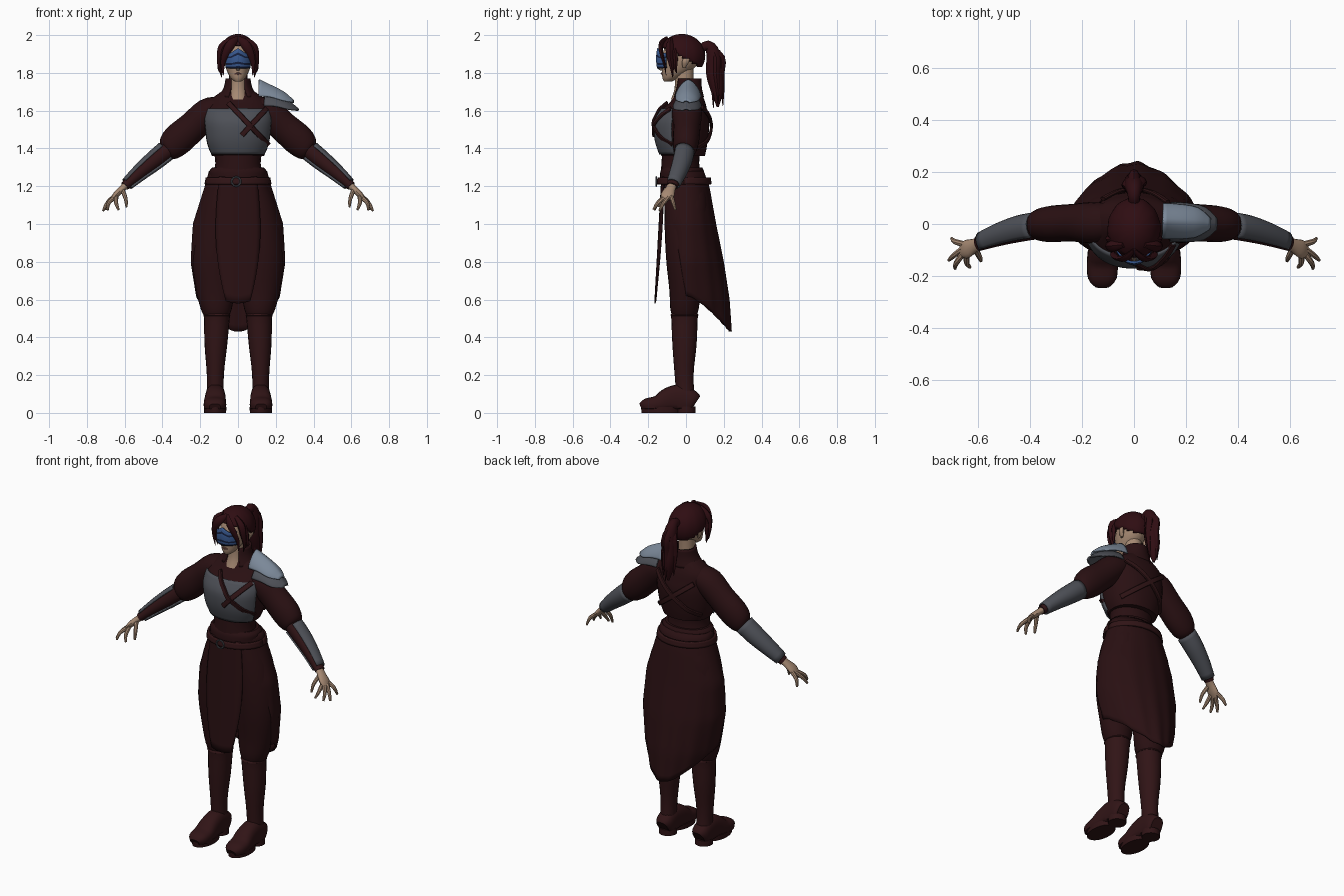
import bpy, bmesh, math
from mathutils import Vector

cube = bpy.data.objects.get("Cube")
if cube:
    bpy.data.objects.remove(cube, do_unlink=True)


def material(name, *rgb):
    m = bpy.data.materials.new(name)
    m.use_nodes = True
    m.diffuse_color = (*rgb, 1)
    m.node_tree.nodes["Principled BSDF"].inputs["Base Color"].default_value = (*rgb, 1)
    return m


CLOTH = material("dark maroon cloth", .022, .005, .006)
LEATHER = material("maroon leather", .03, .007, .008)
HAIR = material("dark red hair", .028, .004, .006)
STEEL = material("dark steel", .075, .08, .095)
SILVER = material("pale blue steel", .2, .25, .32)
SKIN = material("skin", .38, .25, .17)
BLUE = material("visor blue", .04, .1, .28)
NAVY = material("visor navy", .008, .015, .05)
LIP = material("lips", .22, .09, .07)


def finish(name, bm, mats, thick=0, angle=40):
    bmesh.ops.recalc_face_normals(bm, faces=bm.faces)
    mesh = bpy.data.meshes.new(name)
    bm.to_mesh(mesh)
    bm.free()
    ob = bpy.data.objects.new(name, mesh)
    bpy.context.collection.objects.link(ob)
    for m in mats:
        mesh.materials.append(m)
    bpy.ops.object.select_all(action="DESELECT")
    ob.select_set(True)
    bpy.context.view_layer.objects.active = ob
    bpy.ops.object.shade_smooth_by_angle(angle=math.radians(angle))
    if thick:
        mod = ob.modifiers.new("thickness", "SOLIDIFY")
        mod.thickness, mod.offset = thick, 0
    return ob


def spline(rings, sub):
    """Smoothly interpolate ring values along the loft."""
    out = []
    for i in range(len(rings) - 1):
        p = [rings[max(0, min(len(rings) - 1, i + k))] for k in (-1, 0, 1, 2)]
        for s in range(sub):
            t = s / sub
            out.append([.5 * (2 * b + (c - a) * t + (2*a - 5*b + 4*c - d) * t**2
                              + (3*b - a - 3*c + d) * t**3) for a, b, c, d in zip(*p)])
    return out + [list(rings[-1])]


def loft(name, rings, mat, n=20, arc=None, ref=None, power=2, thick=0, mirror=1,
         sub=3, floor=None):
    """Rings are (x, y, z, radius a, radius b); ref turns them along the path."""
    rings = spline(rings, sub)
    pts = [Vector(r[:3]) for r in rings]
    a0, a1 = [math.radians(a) for a in (arc or (0, 360))]
    bm, rows = bmesh.new(), []
    for i, r in enumerate(rings):
        u, v = Vector((1, 0, 0)), Vector((0, 1, 0))
        if ref:
            t = (pts[min(i + 1, len(pts) - 1)] - pts[max(i - 1, 0)]).normalized()
            u = Vector(ref)
            u = (u - t * u.dot(t)).normalized()
            v = t.cross(u)
        row = []
        for k in range(n + bool(arc)):
            a = a0 + (a1 - a0) * k / n
            c, s = [math.copysign(abs(f) ** (2 / power), f) for f in (math.cos(a), math.sin(a))]
            p = pts[i] + u * c * r[3] + v * s * r[4]
            if floor is not None:
                p.z = max(p.z, floor)
            row.append(bm.verts.new((p.x * mirror, p.y, p.z)))
        rows.append(row)
    for r, q in zip(rows, rows[1:]):
        for k in range(n):
            j = (k + 1) % len(r)
            bm.faces.new((r[k], r[j], q[j], q[k]))
    if not arc:
        bm.faces.new(rows[0])
        bm.faces.new(rows[-1])
    return finish(name, bm, [mat], thick)


def sheet(name, nu, nv, func, mats, rule=None, thick=.008):
    """Grid surface from a function of (u, v) in 0..1."""
    bm = bmesh.new()
    g = [[bm.verts.new(func(i / nu, j / nv)) for i in range(nu + 1)] for j in range(nv + 1)]
    for j in range(nv):
        for i in range(nu):
            f = bm.faces.new((g[j][i], g[j][i+1], g[j+1][i+1], g[j+1][i]))
            f.material_index = rule(i, j) if rule else 0
    return finish(name, bm, mats, thick)


def lerp_rows(rows, z):
    """Read a table of rows keyed by falling first value."""
    for a, b in zip(rows, rows[1:]):
        if z >= b[0]:
            t = min(1, max(0, (a[0] - z) / (a[0] - b[0])))
            return [p + (q - p) * t for p, q in zip(a, b)]
    return rows[-1]


X, Y = (1, 0, 0), (0, 1, 0)

# Jacket, waist and breastplate
TORSO = [(1.71, .015, .075, .06), (1.65, .01, .155, .09), (1.6, -.01, .175, .122),
         (1.53, -.022, .178, .146), (1.42, -.02, .162, .132), (1.36, -.015, .137, .115)]
loft("jacket", [(0, y, z, a, b) for z, y, a, b in TORSO], CLOTH, 32, power=2.2)
loft("breastplate", [(0, y, z, a * 1.03, b * 1.03) for z, y, a, b in
                     [lerp_rows(TORSO, 1.61 - .06 * i) for i in range(5)]],
     STEEL, 24, arc=(200, 340), power=2.2, thick=.01)
loft("waist", [(0, -.025, 1.39, .13, .1), (0, -.03, 1.32, .12, .1), (0, -.025, 1.24, .14, .11)], CLOTH)
loft("sash", [(0, -.02, 1.30, .135, .105), (0, -.02, 1.28, .152, .115), (0, -.02, 1.25, .152, .118),
              (0, -.015, 1.23, .158, .12)], CLOTH, 28)
loft("belt", [(0, -.01, 1.245, .165, .135), (0, -.01, 1.21, .172, .14)], LEATHER, 28, arc=(0, 360), thick=.012)
bpy.ops.mesh.primitive_torus_add(major_radius=.024, minor_radius=.005, major_segments=16,
                                 minor_segments=6, location=(-.01, -.157, 1.225), rotation=(math.pi / 2, 0, 0))
bpy.context.object.name = "belt_buckle"
bpy.context.object.data.materials.append(STEEL)


def strap(name, start, end, side):
    path = []
    for i in range(7):
        x, z = [s + (e - s) * i / 6 for s, e in zip(start, end)]
        _, yc, a, b = lerp_rows(TORSO, z)
        h = b * (1 - min(.97, abs(x / a)) ** 2.2) ** (1 / 2.2)
        path.append((x, yc + side * (h + .013), z, .007, .014))
    loft(name, path, LEATHER, 8, ref=Y, power=4)


strap("front_strap_long", (-.05, 1.64), (.16, 1.42), -1)
strap("front_strap_short", (.15, 1.61), (.02, 1.47), -1)
strap("back_strap_long", (.13, 1.62), (-.14, 1.4), 1)
strap("back_strap_short", (-.12, 1.6), (.14, 1.4), 1)

# Back skirt with a pointed tail, and hanging front panel
SKIRT = [(1.28, .15, .09), (1.2, .172, .12), (1.0, .235, .155), (.8, .247, .195),
         (.6, .215, .225), (.43, .16, .236)]


def skirt(u, v):
    a0 = -72 * (1 - v) ** 1.3
    a = math.radians(a0 + (180 - 2 * a0) * u)
    s = math.sin(a)
    z = 1.28 + v * (.62 - .19 * max(0, s) ** 1.5 - 1.28)
    _, rx, ry = lerp_rows(SKIRT, z)
    return rx * math.cos(a), s * (ry if s > 0 else .125) + .004 * math.sin(a * 14) * v, z


def panel(u, v):
    x = (2 * u - 1) * (.1 + .02 * math.sin(v * math.pi) - .035 * v ** 4)
    return x, -.128 - .037 * v + 1.2 * x * x, 1.25 - v * (.67 - 3 * x * x)


sheet("back_skirt", 48, 24, skirt, [CLOTH])
sheet("front_panel", 10, 16, panel, [CLOTH], thick=.006)

# Neck, collar, head
loft("neck", [(0, -.01, 1.66, .06, .07), (0, -.01, 1.72, .047, .05), (0, -.01, 1.82, .045, .05)], SKIN)
loft("collar", [(0, .01, 1.67, .1, .08), (0, .012, 1.72, .07, .066), (0, .015, 1.77, .06, .06)],
     CLOTH, 24, arc=(-60, 240), thick=.012)
loft("head", [(0, -.095, 1.755, .018, .022), (0, -.08, 1.775, .04, .045), (0, -.045, 1.82, .062, .083),
              (0, -.025, 1.88, .074, .104), (0, -.02, 1.95, .06, .085), (0, -.02, 1.98, .03, .04)], SKIN, 24)
loft("nose", [(0, -.125, 1.85, .006, .006), (0, -.135, 1.822, .01, .013), (0, -.125, 1.812, .007, .006)], SKIN, 8)
loft("lips", [(-.02, -.118, 1.795, .003, .003), (0, -.128, 1.796, .006, .006), (.02, -.118, 1.795, .003, .003)],
     LIP, 8, ref=Y)


def visor(u, v):
    a = math.radians(-52 + 104 * u)
    peak = .025 * max(0, 1 - abs(2 * u - 1) * 2) * (1 - v)
    return .08 * math.sin(a), -.03 - (.118 + .006 * math.sin(v * 3)) * math.cos(a), 1.905 + peak - .08 * v


sheet("visor", 16, 9, visor, [BLUE, NAVY], lambda i, j: int(j in (2, 6) or j == 8), .009)

# Hair cap trimmed along a slanted hairline
bm = bmesh.new()
bmesh.ops.create_uvsphere(bm, u_segments=36, v_segments=24, radius=1)
for v in bm.verts:
    groove = 1 + .012 * math.sin(12 * math.atan2(v.co.y, v.co.x))
    v.co = (v.co.x * .097 * groove, v.co.y * .118 * groove - .022, v.co.z * .11 + 1.89)
low = [f for f in bm.faces if f.calc_center_median().z < 1.885 - .55 * (f.calc_center_median().y + .02)]
bmesh.ops.delete(bm, geom=low, context="FACES")
finish("hair_cap", bm, [HAIR], .012)


def lock(name, path, width, mirror=1, flat=.5):
    sizes = [.5, 1, .85, .5, .08]
    loft(name, [(*p, width * s * flat, width * s) for p, s in zip(path, sizes)], HAIR, 8,
         ref=Y, mirror=mirror, power=1.7)


for side, word in ((1, "left"), (-1, "right")):
    lock(word + "_fringe", [(.0, -.1, 1.985), (.035, -.132, 1.955), (.064, -.13, 1.905),
                            (.08, -.115, 1.85), (.078, -.105, 1.785)], .024, side)
    lock(word + "_temple_lock", [(.04, -.08, 1.98), (.08, -.085, 1.94), (.093, -.085, 1.89),
                                 (.096, -.075, 1.83), (.085, -.07, 1.775)], .022, side, 1)
    lock(word + "_thin_lock", [(.07, -.05, 1.95), (.09, -.06, 1.91), (.098, -.055, 1.87),
                               (.1, -.055, 1.82), (.094, -.05, 1.8)], .014, side, 1)
    loft(word + "_ear", [(.078, -.01, 1.828, .006, .008), (.088, -.002, 1.86, .011, .02),
                         (.088, .004, 1.89, .005, .01)], SKIN, 10, mirror=side)

# Ponytail with loose tips
loft("ponytail", [(0, .07, 1.92, .02, .02), (0, .115, 1.945, .025, .028), (0, .145, 1.9, .036, .038),
                  (0, .15, 1.8, .04, .045), (0, .165, 1.71, .034, .036), (0, .168, 1.62, .006, .006)],
     HAIR, 14, ref=X)
for i, (x, y) in enumerate(((-.03, .15), (.032, .16), (.0, .185), (.012, .135))):
    lock(f"ponytail_lock_{i + 1}", [(0, .12, 1.95), (x * .7, y, 1.88), (x, y, 1.8),
                                   (x * 1.1, y + .008, 1.72), (x, y + .01, 1.65 - .012 * i)], .022, 1, 1)

# Left shoulder armour in two layers
for name, mat, rings in (
        ("shoulder_upper_plate", SILVER, [(.11, .012, 1.675, .065, .088), (.17, .01, 1.672, .063, .058),
                                          (.24, .006, 1.652, .054, .04), (.292, 0, 1.642, .018, .01)]),
        ("shoulder_lower_plate", STEEL, [(.14, .008, 1.625, .072, .07), (.2, .006, 1.622, .072, .06),
                                         (.27, .002, 1.605, .06, .038), (.318, 0, 1.6, .018, .008)])):
    loft(name, rings, mat, 14, arc=(0, 180), ref=Y, power=1.5, thick=.009)

FINGERS = {"thumb": ((.61, -.1, 1.175), (.595, -.128, 1.135), (.59, -.142, 1.09)),
           "index_finger": ((.645, -.115, 1.145), (.645, -.15, 1.11), (.632, -.167, 1.075)),
           "middle_finger": ((.655, -.11, 1.14), (.685, -.15, 1.11), (.69, -.172, 1.075)),
           "ring_finger": ((.66, -.095, 1.14), (.695, -.122, 1.105), (.714, -.14, 1.07)),
           "little_finger": ((.655, -.078, 1.145), (.69, -.068, 1.115), (.703, -.056, 1.075))}
FOREARM = [(.37, -.01, 1.395, .048, .048), (.44, -.022, 1.338, .047, .045),
           (.52, -.045, 1.272, .04, .036), (.6, -.075, 1.2, .03, .024)]

# Arms and legs, mirrored
for side, word in ((1, "left_"), (-1, "right_")):
    loft(word + "sleeve", [(.1, .01, 1.61, .07, .065), (.16, .005, 1.588, .08, .078),
                           (.24, .005, 1.515, .072, .08), (.32, 0, 1.445, .07, .084),
                           (.365, -.005, 1.397, .06, .068), (.385, -.01, 1.38, .042, .042)],
         CLOTH, 20, ref=Y, mirror=side)
    loft(word + "forearm", FOREARM, LEATHER, 16, ref=Y, mirror=side)
    bracer = [(x, y, z, a + .005, b + .005) for x, y, z, a, b in spline(FOREARM, 4)[1:-1]]
    loft(word + "bracer", bracer, STEEL, 16, arc=(-125, 140), ref=Y, mirror=side, thick=.008, sub=1)
    loft(word + "palm", [(.58, -.068, 1.215, .024, .02), (.615, -.083, 1.185, .027, .018),
                         (.645, -.097, 1.155, .036, .017), (.664, -.104, 1.132, .026, .011)],
         SKIN, 14, ref=Y, mirror=side)
    for finger, path in FINGERS.items():
        loft(word + finger, [(*p, r, r) for p, r in zip(path, (.012, .0105, .006))],
             SKIN, 8, ref=Y, mirror=side)
    loft(word + "trouser_leg", [(.07, -.01, 1.24, .08, .105), (.1, 0, 1.1, .105, .115),
                                (.118, 0, .95, .118, .112), (.125, 0, .8, .118, .104),
                                (.12, -.004, .65, .102, .084), (.115, -.008, .55, .082, .075),
                                (.113, -.008, .5, .06, .06)], CLOTH, 24, mirror=side)
    loft(word + "boot_shaft", [(.12, 0, .05, .045, .048), (.12, -.01, .2, .045, .05),
                               (.117, -.008, .36, .06, .064), (.112, -.008, .5, .068, .07),
                               (.112, -.008, .515, .072, .075), (.112, -.008, .53, .064, .066)],
         LEATHER, 20, mirror=side)
    loft(word + "boot_foot", [(.12, .05, .05, .035, .045), (.12, .03, .06, .05, .06), (.12, -.03, .075, .052, .075),
                              (.12, -.09, .07, .055, .065), (.122, -.15, .045, .06, .047),
                              (.122, -.21, .038, .055, .038), (.122, -.238, .028, .03, .022)],
         LEATHER, 20, ref=X, power=2.6, mirror=side, floor=.02)
    loft(word + "boot_heel", [(.12, .0, 0, .05, .05), (.12, .0, .035, .05, .05)], LEATHER, 20, mirror=side)
    loft(word + "boot_sole", [(.121, -.135, 0, .058, .1), (.121, -.135, .03, .06, .103)], LEATHER, 24, mirror=side)
